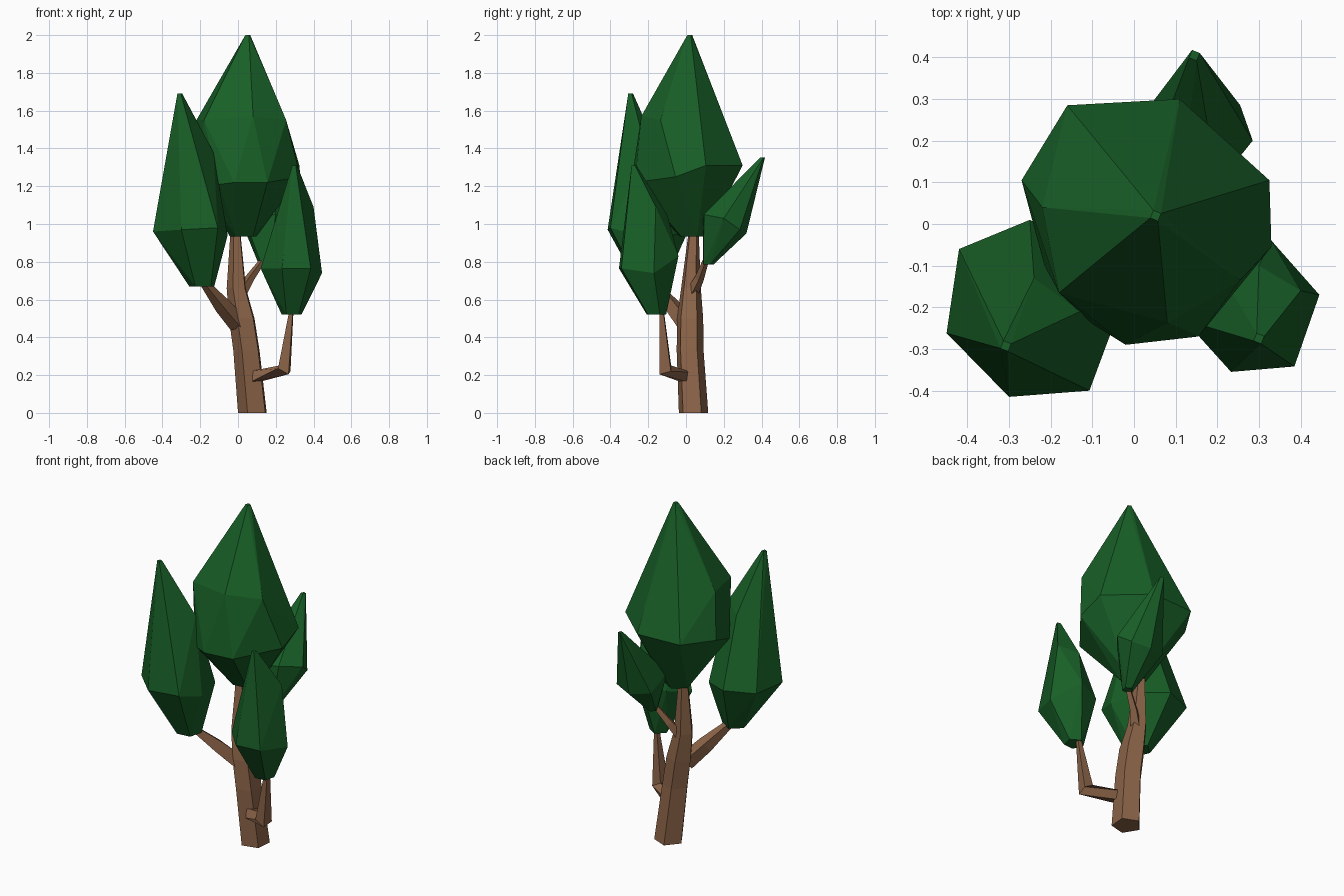
import bpy, bmesh, math
from mathutils import Vector


def material(name, rgb):
    m = bpy.data.materials.new(name)
    m.diffuse_color = (*rgb, 1)
    return m


bark = material("bark", (0.26, 0.127, 0.065))
leaf = material("leaf", (0.009, 0.115, 0.02))


def finish(bm, name, mat):
    bmesh.ops.recalc_face_normals(bm, faces=bm.faces)
    me = bpy.data.meshes.new(name)
    bm.to_mesh(me)
    bm.free()
    me.materials.append(mat)
    bpy.context.collection.objects.link(bpy.data.objects.new(name, me))


def limb(name, path, sides, phase=0.0, flat=False):
    """Faceted tube through (x, y, z, radius) stations."""
    bm = bmesh.new()
    pts = [Vector(p[:3]) for p in path]
    rings = []
    for i, p in enumerate(path):
        a, b = pts[max(i - 1, 0)], pts[min(i + 1, len(pts) - 1)]
        t = Vector((0, 0, 1)) if flat else (b - a).normalized()
        u = (Vector((1, 0, 0)) - t * t.x) if abs(t.x) < 0.8 else (Vector((0, 1, 0)) - t * t.y)
        u.normalize()
        v = t.cross(u)
        rings.append([bm.verts.new(pts[i] + p[3] * (u * math.cos(w) + v * math.sin(w)))
                      for w in (phase + math.tau * k / sides for k in range(sides))])
    for r, s in zip(rings, rings[1:]):
        for k in range(sides):
            n = (k + 1) % sides
            bm.faces.new((r[k], r[n], s[n], s[k]))
    bm.faces.new(rings[0][::-1])
    bm.faces.new(rings[-1])
    finish(bm, name, bark)


def foliage(name, apex, base, base_r, shoulders):
    """Faceted leaf mass: blunt tip, widest points, small underside polygon."""
    bm = bmesh.new()
    pts = list(shoulders)
    for (x, y, z), r, n in ((apex, 0.014, 4), (base, base_r, 5)):
        for k in range(n):
            w = math.tau * k / n + 0.4
            pts.append((x + r * math.cos(w), y + r * math.sin(w), z))
    for p in pts:
        bm.verts.new(p)
    res = bmesh.ops.convex_hull(bm, input=bm.verts)
    bmesh.ops.delete(bm, geom=[g for g in res["geom_interior"] if isinstance(g, bmesh.types.BMVert)],
                     context='VERTS')
    bmesh.ops.dissolve_limit(bm, angle_limit=math.radians(4), verts=bm.verts, edges=bm.edges)
    finish(bm, name, leaf)


# Trunk and branches
limb("trunk", [(0.082, 0.038, 0, 0.082), (0.05, 0.02, 0.33, 0.075), (0.025, 0.02, 0.5, 0.073),
               (-0.005, 0.025, 0.66, 0.055), (-0.012, 0.04, 0.96, 0.028)], 5, 0.55, True)
limb("left_branch", [(0.0, 0.0, 0.47, 0.05), (-0.08, -0.07, 0.565, 0.045),
                     (-0.19, -0.18, 0.70, 0.02)], 4, 0.4)
limb("right_branch", [(0.08, 0.0, 0.19, 0.04), (0.245, -0.11, 0.228, 0.045),
                      (0.285, -0.13, 0.56, 0.012)], 4, 0.6)
limb("back_branch", [(0.01, 0.03, 0.63, 0.035), (0.06, 0.07, 0.71, 0.025),
                     (0.14, 0.11, 0.82, 0.015)], 4)

# Leaf masses
foliage("main_foliage", (0.052, 0.02, 2.0), (0.03, 0.03, 0.935), 0.075, [
    (0.11, 0.30, 1.31), (-0.16, 0.285, 1.31), (-0.27, 0.105, 1.30), (-0.215, -0.10, 1.22),
    (-0.10, -0.24, 1.21), (-0.02, -0.29, 1.22), (0.155, -0.27, 1.22), (0.33, -0.055, 1.25),
    (0.325, 0.105, 1.31), (-0.22, 0.04, 1.55), (-0.18, -0.165, 1.55), (0.08, -0.237, 1.57),
    (0.255, -0.135, 1.55)])
foliage("left_foliage", (-0.308, -0.293, 1.69), (-0.19, -0.19, 0.67), 0.07, [
    (-0.45, -0.262, 0.96), (-0.30, -0.415, 0.97), (-0.107, -0.40, 0.98), (-0.055, -0.26, 0.94),
    (-0.10, -0.07, 0.94), (-0.25, 0.01, 0.96), (-0.42, -0.06, 0.96), (-0.13, -0.21, 1.38),
    (-0.24, -0.13, 1.35)])
foliage("right_foliage", (0.30, -0.275, 1.31), (0.285, -0.16, 0.52), 0.055, [
    (0.445, -0.17, 0.74), (0.385, -0.342, 0.765), (0.233, -0.355, 0.765), (0.12, -0.23, 0.765),
    (0.19, -0.09, 0.80), (0.33, -0.04, 0.83), (0.40, -0.16, 1.09), (0.30, -0.10, 1.05)])
foliage("back_foliage", (0.145, 0.405, 1.352), (0.14, 0.115, 0.785), 0.03, [
    (0.285, 0.20, 1.03), (0.255, 0.285, 0.97), (0.15, 0.32, 0.95), (0.035, 0.28, 0.97),
    (0.03, 0.13, 1.04), (0.20, 0.095, 1.05), (0.11, 0.09, 1.04)])
